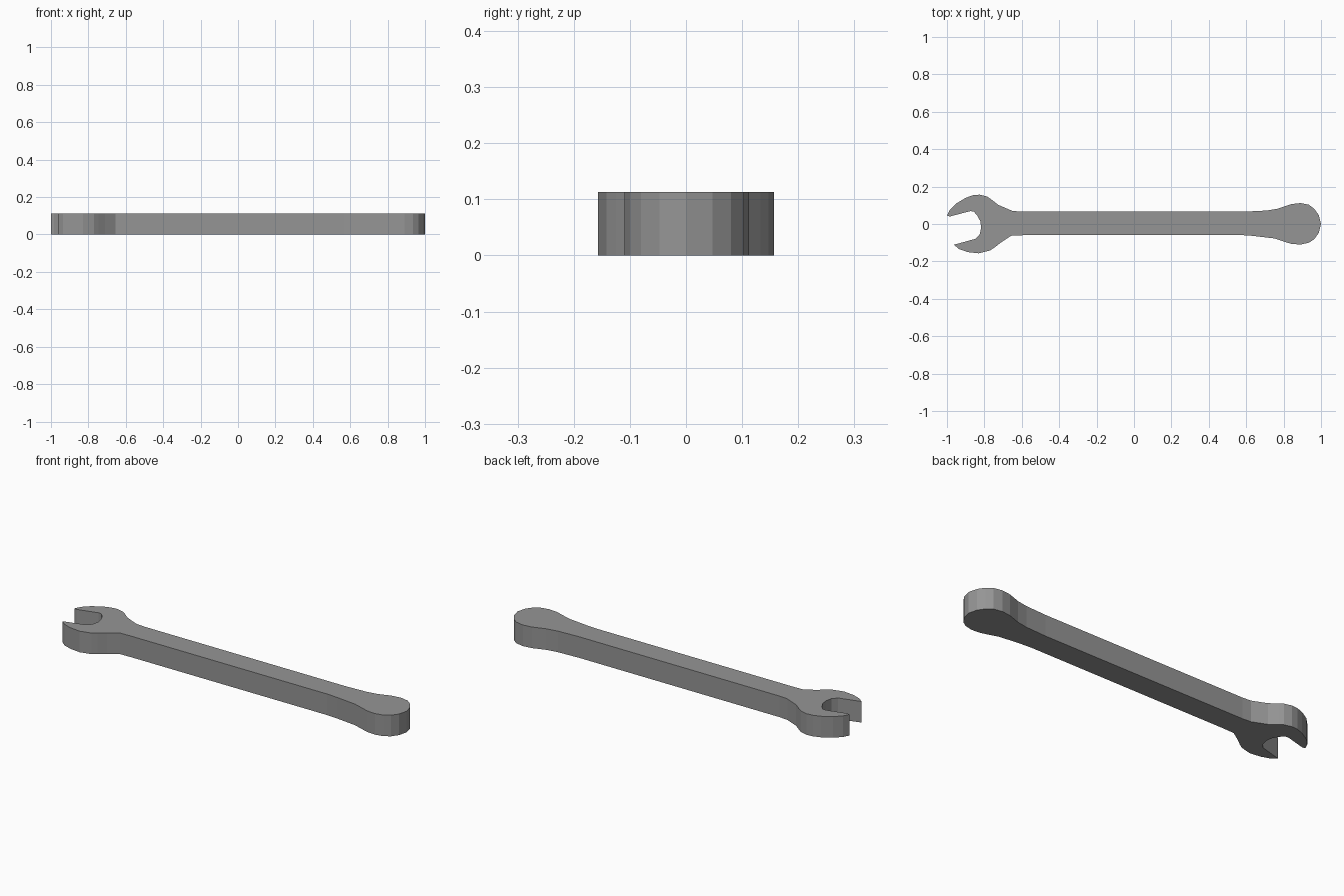
import bpy, bmesh

THICKNESS = 0.113

steel = bpy.data.materials.new("grey steel")
steel.diffuse_color = (0.3, 0.3, 0.3, 1)

# Outline seen from above, clockwise from the upper jaw tip
upper_jaw = [(-1.0, 0.045), (-0.985, 0.075), (-0.95, 0.11), (-0.9, 0.14),
             (-0.86, 0.154), (-0.825, 0.157), (-0.785, 0.147), (-0.765, 0.133),
             (-0.725, 0.102), (-0.65, 0.07), (-0.6, 0.066)]
round_end = [(0.59, 0.066), (0.71, 0.072), (0.77, 0.082), (0.84, 0.106),
             (0.89, 0.112), (0.935, 0.103), (0.965, 0.08), (0.988, 0.047),
             (1.0, 0.0), (0.988, -0.047), (0.965, -0.08), (0.935, -0.1),
             (0.89, -0.11), (0.84, -0.106), (0.79, -0.09), (0.75, -0.077),
             (0.63, -0.063), (0.57, -0.059)]
lower_jaw = [(-0.59, -0.06), (-0.655, -0.062), (-0.71, -0.098),
             (-0.745, -0.125), (-0.77, -0.142), (-0.83, -0.157),
             (-0.89, -0.15), (-0.935, -0.134), (-0.963, -0.111)]
# Open mouth between the jaws
mouth = [(-0.847, -0.079), (-0.825, -0.055), (-0.817, -0.02), (-0.822, 0.015),
         (-0.838, 0.045), (-0.857, 0.067), (-0.875, 0.069), (-0.985, 0.04)]

# Extrude the outline into the solid wrench
bm = bmesh.new()
verts = [bm.verts.new((x, y, 0)) for x, y in upper_jaw + round_end + lower_jaw + mouth]
face = bm.faces.new(verts)
result = bmesh.ops.extrude_face_region(bm, geom=[face], use_keep_orig=True)
for v in result["geom"]:
    if isinstance(v, bmesh.types.BMVert):
        v.co.z = THICKNESS
bmesh.ops.recalc_face_normals(bm, faces=bm.faces)

mesh = bpy.data.meshes.new("wrench")
bm.to_mesh(mesh)
bm.free()
mesh.materials.append(steel)
wrench = bpy.data.objects.new("wrench", mesh)
bpy.context.collection.objects.link(wrench)
